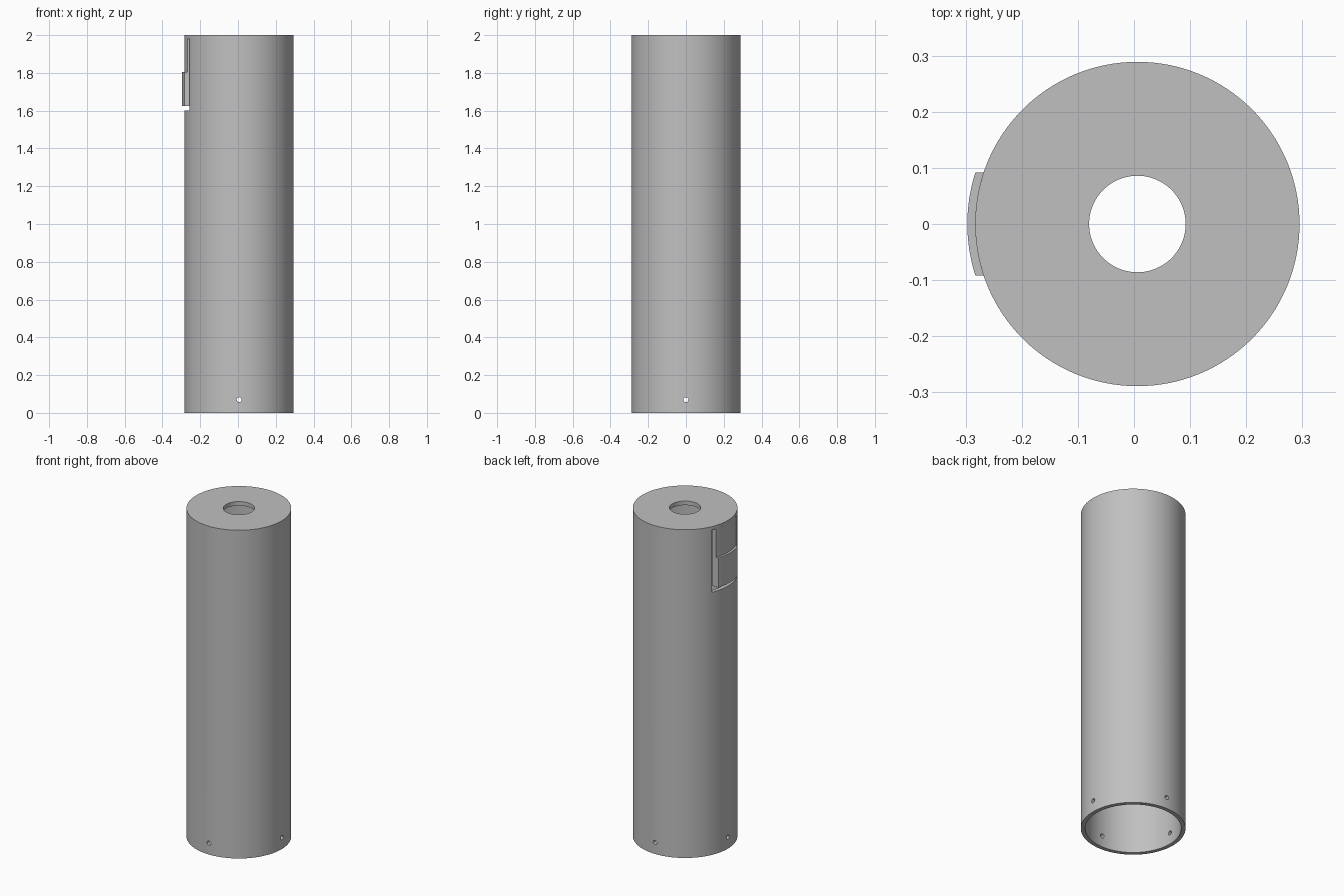
import bpy, bmesh, math
from mathutils import Matrix, Vector

cube = bpy.data.objects.get("Cube")
if cube:
    bpy.data.objects.remove(cube, do_unlink=True)

CX = 0.006                      # tube axis
R_OUT, R_IN, R_HOLE = 0.289, 0.265, 0.086
SEGMENTS = 128

grey = bpy.data.materials.new("plain grey")
grey.use_nodes = True
grey.diffuse_color = (0.53, 0.53, 0.53, 1)
grey.node_tree.nodes["Principled BSDF"].inputs["Base Color"].default_value = grey.diffuse_color


def make_object(name, bm):
    bmesh.ops.recalc_face_normals(bm, faces=bm.faces)
    mesh = bpy.data.meshes.new(name)
    bm.to_mesh(mesh)
    bm.free()
    mesh.materials.append(grey)
    obj = bpy.data.objects.new(name, mesh)
    bpy.context.collection.objects.link(obj)
    return obj


def lathe(name, profile):
    """Spin a closed (radius, z) profile about the tube axis."""
    bm = bmesh.new()
    verts = [bm.verts.new((CX + r, 0, z)) for r, z in profile]
    edges = [bm.edges.new((v, verts[i - 1])) for i, v in enumerate(verts)]
    bmesh.ops.spin(bm, geom=verts + edges, cent=(CX, 0, 0), axis=(0, 0, 1),
                   angle=math.tau, steps=SEGMENTS, use_merge=True)
    bmesh.ops.remove_doubles(bm, verts=bm.verts, dist=1e-5)
    return make_object(name, bm)


def arc_block(name, r_in, r_out, half_y, z_low, z_high, steps=16):
    """Curved block on the -x side, with ends cut square to y."""
    bm = bmesh.new()
    ys = [half_y * (2 * i / steps - 1) for i in range(steps + 1)]
    outline = [(CX - math.sqrt(r_out ** 2 - y * y), y) for y in ys]
    outline += [(CX - math.sqrt(r_in ** 2 - y * y), y) for y in reversed(ys)]
    face = bm.faces.new([bm.verts.new((x, y, z_low)) for x, y in outline])
    top = bmesh.ops.extrude_face_region(bm, geom=[face])["geom"]
    bmesh.ops.translate(bm, vec=(0, 0, z_high - z_low),
                        verts=[v for v in top if isinstance(v, bmesh.types.BMVert)])
    return make_object(name, bm)


def pin_cutter(name, angle):
    """Short radial cylinder through the wall near the foot."""
    bm = bmesh.new()
    turn = Matrix.Rotation(angle, 4, 'Z') @ Matrix.Rotation(math.pi / 2, 4, 'Y')
    spot = Vector((CX + 0.28 * math.cos(angle), 0.28 * math.sin(angle), 0.07))
    bmesh.ops.create_cone(bm, cap_ends=True, segments=20, radius1=0.013,
                          radius2=0.013, depth=0.1,
                          matrix=Matrix.Translation(spot) @ turn)
    return make_object(name, bm)


def cut(target, cutter):
    mod = target.modifiers.new("cut", 'BOOLEAN')
    mod.operation, mod.solver, mod.object = 'DIFFERENCE', 'EXACT', cutter
    bpy.context.view_layer.objects.active = target
    bpy.ops.object.modifier_apply(modifier=mod.name)
    bpy.data.objects.remove(cutter, do_unlink=True)


# Tube, open below, with a thin holed top
tube = lathe("tube_body", [(R_OUT, 0), (R_OUT, 2), (R_HOLE, 2),
                           (R_HOLE, 1.975), (R_IN, 1.975), (R_IN, 0)])

# Window that frees the spring tab
cut(tube, arc_block("window_cutter", 0.257, 0.34, 0.118, 1.6, 1.98))

# Four pin holes around the foot
for i in range(4):
    cut(tube, pin_cutter("pin_hole_cutter", i * math.pi / 2))

# Spring tab hanging from the top of the window, and its raised pad
tab = arc_block("spring_tab", R_IN, R_OUT, 0.092, 1.625, 1.98)
pad = arc_block("tab_pad", R_OUT - 0.004, 0.303, 0.092, 1.625, 1.805)

for obj in (tube, tab, pad):
    bpy.ops.object.select_all(action='DESELECT')
    obj.select_set(True)
    bpy.context.view_layer.objects.active = obj
    bpy.ops.object.shade_smooth_by_angle(angle=math.radians(30))
